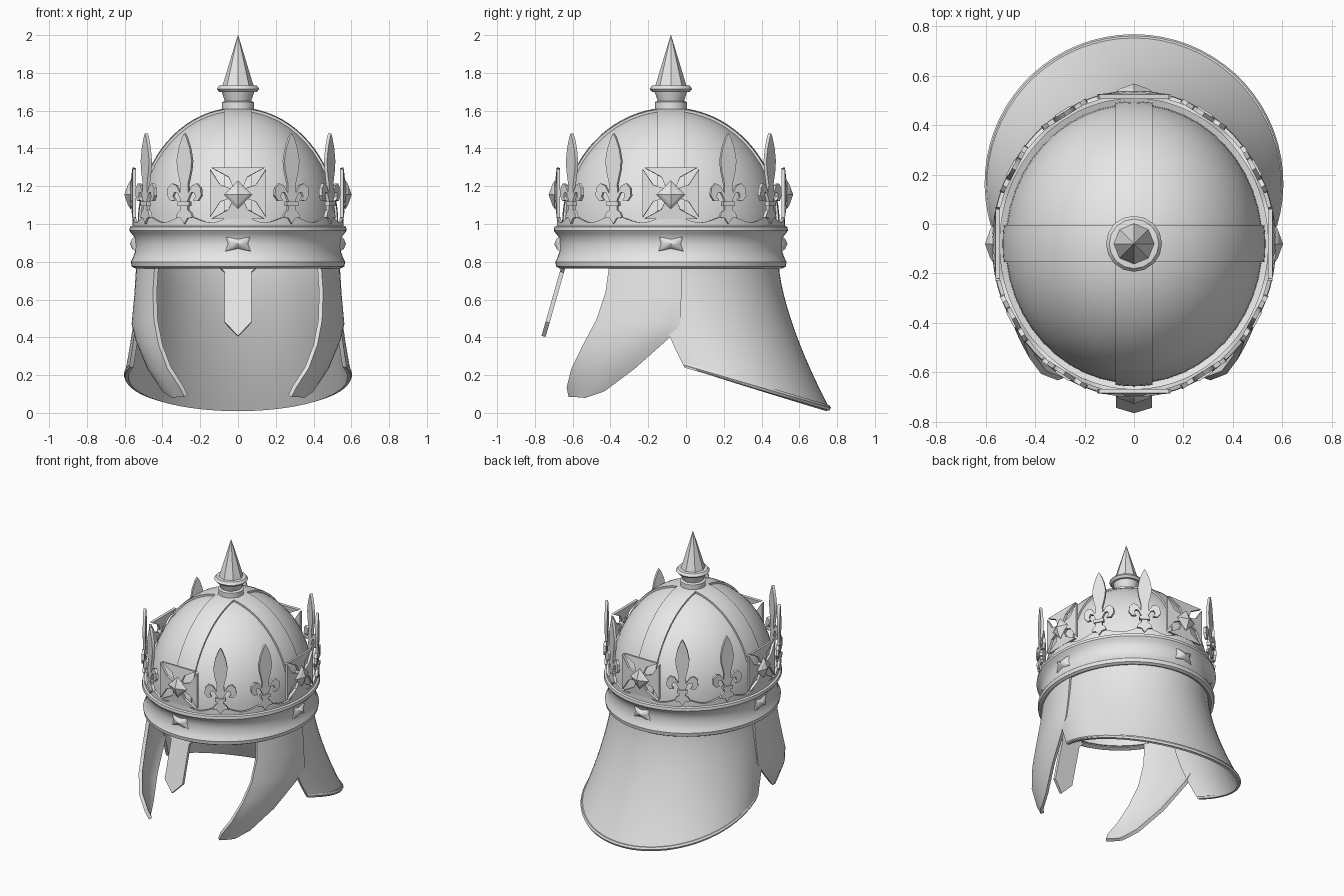
import bpy, bmesh, math
from mathutils import Vector

if "Cube" in bpy.data.objects:
    bpy.data.objects.remove(bpy.data.objects["Cube"])

RX, RY, CY = 0.53, 0.575, -0.08        # helmet ellipse and its centre
steel = bpy.data.materials.new("steel_grey")
steel.diffuse_color = (0.8, 0.8, 0.8, 1)
steel.use_nodes = True
steel.node_tree.nodes["Principled BSDF"].inputs["Base Color"].default_value = steel.diffuse_color


def build(name, verts, faces, thick=0.0, smooth=35):
    """Mesh object, optionally thickened, shaded smooth with sharp edges kept."""
    me = bpy.data.meshes.new(name)
    me.from_pydata([tuple(v) for v in verts], [], faces)
    bm = bmesh.new()
    bm.from_mesh(me)
    bmesh.ops.remove_doubles(bm, verts=bm.verts, dist=0.0005)
    bmesh.ops.recalc_face_normals(bm, faces=bm.faces)
    bm.to_mesh(me)
    bm.free()
    me.materials.append(steel)
    ob = bpy.data.objects.new(name, me)
    bpy.context.collection.objects.link(ob)
    bpy.ops.object.select_all(action='DESELECT')
    ob.select_set(True)
    bpy.context.view_layer.objects.active = ob
    if thick:
        m = ob.modifiers.new("thickness", 'SOLIDIFY')
        m.thickness, m.offset = thick, 0
        bpy.ops.object.modifier_apply(modifier=m.name)
    bpy.ops.object.shade_smooth_by_angle(angle=math.radians(smooth))
    return ob


def grid(name, rows, thick=0.0, close_u=False, close_v=False, smooth=35):
    """Surface through rows of points."""
    n, m = len(rows), len(rows[0])
    faces = [(i * m + j, i * m + (j + 1) % m,
              (i + 1) % n * m + (j + 1) % m, (i + 1) % n * m + j)
             for i in range(n if close_v else n - 1)
             for j in range(m if close_u else m - 1)]
    return build(name, [p for r in rows for p in r], faces, thick, smooth)


def ring(d, z, segs, k=1.0):
    """Ellipse around the helmet, offset outward by d, scaled by k."""
    out = []
    for i in range(segs):
        a = 2 * math.pi * i / segs
        out.append((k * (RX + d) * math.sin(a), CY - k * (RY + d) * math.cos(a), z))
    return out


def lathe(name, profile, segs):
    """Round part on the helmet axis."""
    rows = [[(r * math.sin(2 * math.pi * i / segs), CY - r * math.cos(2 * math.pi * i / segs), z)
             for i in range(segs)] for r, z in profile]
    return grid(name, rows, close_u=True, smooth=30)


def on_crown(deg):
    """Returns a function mapping (sideways, outward, z) to a spot on the crown."""
    a = math.radians(deg)
    p = Vector((RX * math.sin(a), CY - RY * math.cos(a), 0))
    n = Vector((math.sin(a) / RX, -math.cos(a) / RY, 0)).normalized()
    t = Vector((-n.y, n.x, 0))
    return lambda s, d, z: p + t * s + n * d + Vector((0, 0, z))


# Dome: straight skirt, then half an ellipsoid
rows = [ring(-0.016, 0.78, 48), ring(-0.016, 0.9, 48)]
for i in range(15):
    a = math.pi / 2 * i / 14
    rows.append(ring(-0.016, 1 + 0.597 * math.sin(a), 48, max(math.cos(a), 0.002)))
grid("dome", rows, 0.012, close_u=True)

# Two raised straps crossing over the dome
for name, along_x in (("strap_side_to_side", True), ("strap_front_to_back", False)):
    ra, rb = (RX, RY) if along_x else (RY, RX)
    rows = []
    for i in range(41):
        a = math.pi * i / 40
        row = []
        for w in (-0.073, -0.036, 0, 0.036, 0.073):
            k = math.sqrt(1 - (w / rb) ** 2)
            l, z = (ra - 0.006) * math.cos(a) * k, 1 + 0.61 * math.sin(a) * k
            row.append((l, CY + w, z) if along_x else (w, CY + l, z))
        rows.append(row)
    grid(name, rows, 0.014)

# Spike with collar and ring
lathe("spike_collar", [(0.001, 1.59), (0.085, 1.59), (0.085, 1.645), (0.07, 1.652),
                       (0.088, 1.705), (0.001, 1.705)], 16)
lathe("spike_ring", [(0.07, 1.70), (0.1, 1.70), (0.113, 1.715), (0.1, 1.732),
                     (0.07, 1.735)], 16)
lathe("spike", [(0.001, 1.72), (0.086, 1.72), (0.001, 2.0)], 8)

# Crown band with rolled rims
profile = [(-0.012, 0.775), (0.015, 0.765), (0.033, 0.775), (0.037, 0.80), (0.026, 0.822),
           (0.016, 0.85), (0.013, 0.89), (0.018, 0.93), (0.034, 0.95), (0.045, 0.965),
           (0.042, 0.985), (0.015, 0.995), (-0.012, 0.985)]
grid("crown_band", [ring(d, z, 64) for d, z in profile], close_u=True, close_v=True)

# Scalloped edge above the band, rising to each ornament
base, top = ring(0.02, 0.97, 144), ring(0.02, 0, 144)
top = [(x, y, 1.008 + 0.035 * math.cos(12 * math.pi * i / 144) ** 2)
       for i, (x, y, z) in enumerate(top)]
grid("scalloped_edge", [base, top], 0.016, close_u=True)

# Lily ornaments
half = [(0.02, 0.03), (0.052, 0.035), (0.042, 0.06), (0.022, 0.075), (0.022, 0.125),
        (0.042, 0.165), (0.062, 0.168), (0.07, 0.145), (0.055, 0.125), (0.085, 0.122),
        (0.106, 0.15), (0.102, 0.19), (0.078, 0.215), (0.05, 0.205), (0.026, 0.165),
        (0.024, 0.21), (0.042, 0.285), (0.047, 0.335), (0.035, 0.40), (0.015, 0.455)]
lily = [(0, 0.0)] + half + [(0, 0.48)] + [(-s, z) for s, z in reversed(half)]
for deg in range(0, 360, 30):
    if deg % 90:
        at = on_crown(deg)
        build("lily_ornament", [at(s, 0.03, 1 + z) for s, z in lily],
              [tuple(range(len(lily)))], 0.018)
        # Small knot across the stem
        bar = [(-0.035, 1.095), (0.035, 1.095), (0.035, 1.118), (-0.035, 1.118)]
        build("lily_knot", [at(s, 0.034, z) for s, z in bar], [(0, 1, 2, 3)], 0.026)

# Flared crosses with a faceted gem, and a stud on the band below each
for deg in range(0, 360, 90):
    at = on_crown(deg)
    verts, faces = [], []
    arm = [(-0.02, 0.02, 0.035), (-0.045, 0.085, 0.026), (-0.128, 0.135, 0.02),
           (0.128, 0.135, 0.02), (0.045, 0.085, 0.026), (0.02, 0.02, 0.035)]
    for q in range(4):
        c, s = round(math.cos(q * math.pi / 2)), round(math.sin(q * math.pi / 2))
        b = len(verts)
        verts += [at((w * c - r * s) * 1.1, d, 1.163 + w * s + r * c) for w, r, d in arm]
        faces += [(b, b + 1, b + 4, b + 5), (b + 1, b + 2, b + 3, b + 4)]
    build("cross_arms", verts, faces, 0.018, 20)

    diamond = [(0, -0.075), (0.075, 0), (0, 0.075), (-0.075, 0)]
    rows = [[at(s * k, d, 1.155 + z * k) for s, z in diamond]
            for k, d in ((0.9, 0.015), (1, 0.04), (0.75, 0.052), (0.01, 0.072))]
    grid("cross_gem", rows, close_u=True, smooth=15)

    stud = [(-0.07, -0.042), (0, -0.028), (0.07, -0.042), (0.055, 0),
            (0.07, 0.042), (0, 0.028), (-0.07, 0.042), (-0.055, 0)]
    rows = [[at(s * k, d, 0.895 + z * k) for s, z in stud]
            for k, d in ((1, 0.008), (0.65, 0.03), (0.01, 0.042))]
    grid("band_stud", rows, close_u=True, smooth=60)

# Flared neck guard
rows = []
for i in range(15):
    t = i / 14
    f = t ** 1.5
    row = []
    for j in range(41):
        u = -1 + j / 20
        a, b = math.radians(102) * u, math.radians(107) * u
        y1 = 0.165 + 0.588 * math.cos(b)
        x = (1 - f) * 0.515 * math.sin(a) + f * 0.59 * math.sin(b)
        y = (1 - f) * (CY + 0.56 * math.cos(a)) + f * y1
        row.append((x, y, 0.79 * (1 - t) + t * (0.24 - 0.3 * y1)))
    rows.append(row)
grid("neck_guard", rows, 0.022)
# Rolled rim along the guard's lower edge
edge = [Vector(p) for p in rows[-1]]
rim = []
for p in edge:
    out = Vector((p.x, p.y - 0.165, 0)).normalized()
    rim.append([p + out * (0.014 * math.cos(k * math.pi / 3))
                + Vector((0, 0, 0.012 + 0.016 * math.sin(k * math.pi / 3))) for k in range(6)])
grid("neck_guard_rim", rim, close_u=True)

# Cheek guards: front edge and back edge as (x, y, z), bulging outward between
front = [(0.43, -0.40, 0.79), (0.44, -0.42, 0.64), (0.435, -0.47, 0.49), (0.41, -0.54, 0.36),
         (0.365, -0.60, 0.24), (0.30, -0.625, 0.14), (0.275, -0.615, 0.09)]
back = [(0.525, -0.02, 0.79), (0.535, -0.025, 0.62), (0.55, -0.03, 0.47), (0.53, -0.10, 0.39),
        (0.47, -0.27, 0.24), (0.39, -0.43, 0.12), (0.34, -0.53, 0.085)]
for side, name in ((1, "cheek_guard_right"), (-1, "cheek_guard_left")):
    rows = []
    for f, b in zip(front, back):
        row = []
        for j in range(11):
            u = j / 10
            p = Vector(f).lerp(Vector(b), u)
            p.x += 0.32 * u * (1 - u) * abs(f[1] - b[1])
            row.append((side * p.x, p.y, p.z))
        rows.append(row)
    grid(name, rows, 0.024)

# Nose guard
nose = [(0.10, 0.79), (0.095, 0.765), (0.072, 0.745), (0.072, 0.48)]
pts = nose + [(0, 0.405)] + [(-x, z) for x, z in reversed(nose)]
build("nose_guard", [(x, -0.65 - 0.285 * (0.77 - z), z) for x, z in pts],
      [tuple(range(len(pts)))], 0.022)
